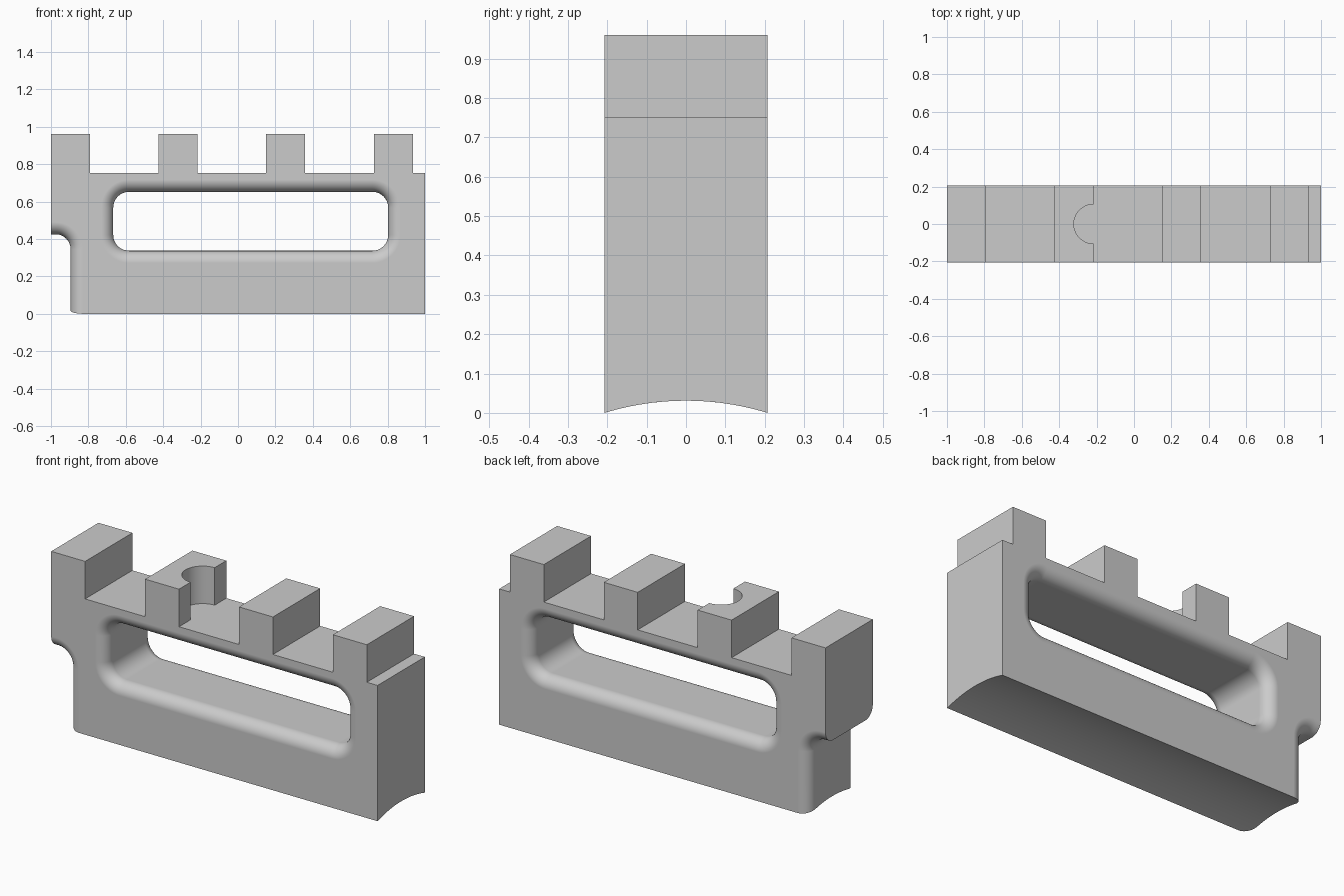
import bpy, bmesh
from math import sin, cos, pi, radians
from mathutils import Matrix

cube = bpy.data.objects.get("Cube")
if cube:
    bpy.data.objects.remove(cube, do_unlink=True)

HALF = 0.207          # half thickness
FLOOR, TOP = 0.752, 0.96
ROUND = 0.065         # rounding of the opening edges
TOOTH, PITCH = 0.208, 0.5755

grey = bpy.data.materials.new("grey metal")
grey.use_nodes = True
colour = (0.6, 0.6, 0.6, 1)
grey.diffuse_color = colour
grey.node_tree.nodes["Principled BSDF"].inputs["Base Color"].default_value = colour


def make_object(name, bm):
    bmesh.ops.recalc_face_normals(bm, faces=bm.faces)
    mesh = bpy.data.meshes.new(name)
    bm.to_mesh(mesh)
    bm.free()
    mesh.materials.append(grey)
    obj = bpy.data.objects.new(name, mesh)
    bpy.context.collection.objects.link(obj)
    return obj


def loft(name, rings):
    """Closed solid through matching rings of points."""
    bm = bmesh.new()
    loops = [[bm.verts.new(p) for p in ring] for ring in rings]
    n = len(loops[0])
    for a, b in zip(loops, loops[1:]):
        for i in range(n):
            j = (i + 1) % n
            bm.faces.new((a[i], a[j], b[j], b[i]))
    bm.faces.new(loops[0])
    bm.faces.new(loops[-1])
    return make_object(name, bm)


def rounded_rect(x0, x1, z0, z1, radius, grow, y, steps=14):
    """Rounded rectangle in the xz plane, offset outwards by grow."""
    corners = [(x1 - radius, z1 - radius), (x0 + radius, z1 - radius),
               (x0 + radius, z0 + radius), (x1 - radius, z0 + radius)]
    r = radius + grow
    return [(cx + r * cos(a), y, cz + r * sin(a))
            for k, (cx, cz) in enumerate(corners)
            for a in [(k + s / steps) * pi / 2 for s in range(steps + 1)]]


def flared_cutter(name, *rect, steps=14):
    """Through cutter whose ends flare so the cut edges come out rounded."""
    arc = [(HALF - ROUND + ROUND * sin(t), ROUND * (1 - cos(t)))
           for t in [s / steps * pi / 2 for s in range(steps + 1)]]
    arc.append((HALF + 0.05, ROUND))
    path = [(-y, g) for y, g in reversed(arc)] + arc
    return loft(name, [rounded_rect(*rect, g, y) for y, g in path])


def cylinder(name, radius, depth, matrix, segments):
    bm = bmesh.new()
    bmesh.ops.create_cone(bm, cap_ends=True, segments=segments, radius1=radius,
                          radius2=radius, depth=depth, matrix=matrix)
    return make_object(name, bm)


# Toothed block: crenellated outline extruded through the thickness
outline = [(-1, 0)]
for k in range(4):
    left = -1 + k * PITCH
    right = left + TOOTH
    if k:
        outline.append((left, FLOOR))
    outline += [(left, TOP), (right, TOP), (right, FLOOR)]
outline += [(1, FLOOR), (1, 0)]
block = loft("toothed_block", [[(x, y, z) for x, z in outline] for y in (-HALF, HALF)])

# Cutters: long window, end step, hollow underside, half-round pocket
sag = 0.031
hollow_r = (HALF ** 2 + sag ** 2) / (2 * sag)
pocket_x = -1 + PITCH + TOOTH
cutters = [
    flared_cutter("window_cutter", -0.667, 0.803, 0.337, 0.652, 0.085),
    flared_cutter("end_step_cutter", -1.5, -0.895, -0.5, 0.425, 0.08),
    cylinder("underside_cutter", hollow_r, 3,
             Matrix.Translation((0, 0, sag - hollow_r)) @ Matrix.Rotation(pi / 2, 4, "Y"), 256),
    cylinder("pocket_cutter", 0.105, 0.4,
             Matrix.Translation((pocket_x, 0, FLOOR + 0.2)), 64),
]
bpy.context.view_layer.objects.active = block
for cutter in cutters:
    cutter.hide_render = True
    mod = block.modifiers.new(cutter.name, "BOOLEAN")
    mod.operation = "DIFFERENCE"
    mod.solver = "EXACT"
    mod.object = cutter
    bpy.ops.object.modifier_apply(modifier=mod.name)
    bpy.data.objects.remove(cutter, do_unlink=True)

# Smooth roundings, crisp corners
bpy.ops.object.select_all(action="DESELECT")
block.select_set(True)
bpy.ops.object.shade_smooth_by_angle(angle=radians(30))
weighted = block.modifiers.new("Weighted normals", "WEIGHTED_NORMAL")
weighted.keep_sharp = True
